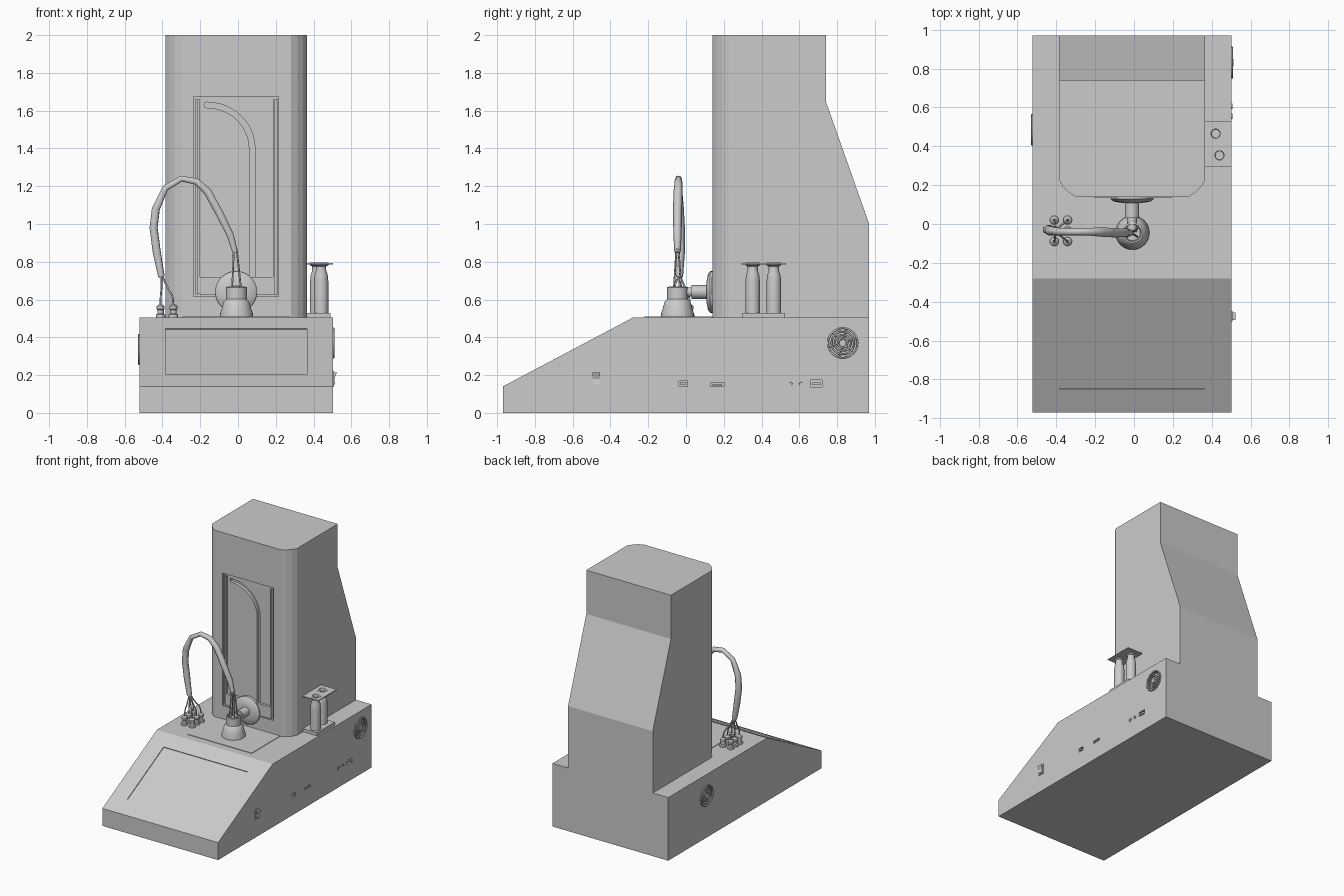
import bpy, bmesh
from math import sin, cos, pi, radians, atan2
from mathutils import Vector, Matrix

if "Cube" in bpy.data.objects:
    bpy.data.objects.remove(bpy.data.objects["Cube"])


def finish(name, bm, smooth=False):
    bmesh.ops.recalc_face_normals(bm, faces=bm.faces)
    me = bpy.data.meshes.new(name)
    bm.to_mesh(me)
    bm.free()
    ob = bpy.data.objects.new(name, me)
    bpy.context.collection.objects.link(ob)
    if smooth:
        activate(ob)
        bpy.ops.object.shade_smooth_by_angle(angle=radians(35))
    return ob


def activate(ob):
    bpy.ops.object.select_all(action='DESELECT')
    ob.select_set(True)
    bpy.context.view_layer.objects.active = ob


def prism(name, pts, axis, a, b, bevel_at=None):
    """Extrude a 2D outline along x (pts = y,z) or y (pts = x,z)."""
    bm = bmesh.new()
    place = (lambda p, t: (t, p[0], p[1])) if axis == 'x' else (lambda p, t: (p[0], t, p[1]))
    lo = [bm.verts.new(place(p, a)) for p in pts]
    hi = [bm.verts.new(place(p, b)) for p in pts]
    bm.faces.new(lo)
    bm.faces.new(hi)
    for i in range(len(pts)):
        j = (i + 1) % len(pts)
        bm.faces.new((lo[i], lo[j], hi[j], hi[i]))
    if bevel_at is not None:
        edges = [e for e in bm.edges if all(abs(v.co.y - bevel_at) < 1e-5 for v in e.verts)
                 and abs(e.verts[0].co.z - e.verts[1].co.z) > 0.1]
        bmesh.ops.recalc_face_normals(bm, faces=bm.faces)
        bmesh.ops.bevel(bm, geom=edges, offset=0.085, segments=3, profile=0.35, affect='EDGES')
    return finish(name, bm)


def box(name, x0, x1, y0, y1, z0, z1):
    return prism(name, [(y0, z0), (y1, z0), (y1, z1), (y0, z1)], 'x', x0, x1)


def lathe(name, prof, loc, axis='z', n=24):
    """Revolve (radius, height) points; axis gives the direction of height."""
    bm = bmesh.new()
    rings = [[bm.verts.new((r * cos(2 * pi * i / n), r * sin(2 * pi * i / n), h))
              for i in range(n)] for r, h in prof]
    for p, q in zip(rings, rings[1:]):
        for i in range(n):
            j = (i + 1) % n
            bm.faces.new((p[i], p[j], q[j], q[i]))
    bm.faces.new(rings[0])
    bm.faces.new(rings[-1])
    rot = {'z': Matrix(), 'x': Matrix.Rotation(pi / 2, 4, 'Y'),
           'y': Matrix.Rotation(-pi / 2, 4, 'X')}[axis]
    bmesh.ops.transform(bm, matrix=Matrix.Translation(loc) @ rot, verts=bm.verts)
    return finish(name, bm, True)


def tube(name, pts, radius, radii=None, sides=2, kind='POLY', closed=False):
    cu = bpy.data.curves.new(name, 'CURVE')
    cu.dimensions = '3D'
    cu.bevel_depth, cu.bevel_resolution, cu.use_fill_caps = radius, sides, True
    sp = cu.splines.new(kind)
    sp.points.add(len(pts) - 1)
    for i, p in enumerate(pts):
        sp.points[i].co = (*p, 1)
        sp.points[i].radius = radii[i] if radii else 1
    sp.use_cyclic_u = closed
    if kind == 'NURBS':
        sp.use_endpoint_u, sp.order_u, sp.resolution_u = True, 3, 4
    ob = bpy.data.objects.new(name, cu)
    bpy.context.collection.objects.link(ob)
    activate(ob)
    bpy.ops.object.convert(target='MESH')
    return bpy.context.object


def cut(ob, cutter):
    m = ob.modifiers.new('cut', 'BOOLEAN')
    m.operation, m.solver, m.object = 'DIFFERENCE', 'EXACT', cutter
    activate(ob)
    bpy.ops.object.modifier_apply(modifier='cut')
    bpy.data.objects.remove(cutter)


XL, XR, TOP = -0.522, 0.503, 0.505

# wedge-fronted base with a shallow panel on the slope
base = prism('base', [(-0.97, 0), (0.97, 0), (0.97, TOP), (-0.28, TOP), (-0.97, 0.14)], 'x', XL, XR)
slope = Vector((0, 0.69, 0.365)).normalized()
nrm = Vector((0, -slope.z, slope.y))
a, b = Vector((0, -0.85, 0.2035)), Vector((0, -0.39, 0.4468))
cut(base, prism('panel_cutter', [(v.y, v.z) for v in (a - nrm * .006, b - nrm * .006, b + nrm * .05, a + nrm * .05)],
                'x', -0.385, 0.365))

# side ports
for y, z, w, h in ((-0.015, 0.155, 0.045, 0.03), (0.165, 0.15, 0.07, 0.02), (0.69, 0.155, 0.06, 0.036)):
    cut(base, box('port_cutter', XR - 0.015, XR + 0.05, y - w / 2, y + w / 2, z - h / 2, z + h / 2))
    box('port_tongue', XR - 0.02, XR - 0.002, y - w * .35, y + w * .35, z - h * .2, z + h * .2)
for y in (0.555, 0.607):
    lathe('round_jack', [(0.014, -0.01), (0.014, 0.004), (0.008, 0.004), (0.007, -0.003)], (XR, y, 0.155), 'x', 16)

# rocker switch
box('switch_frame', XR - 0.01, XR + 0.005, -0.503, -0.447, 0.142, 0.222)
prism('switch_rocker', [(XR - 0.005, 0.15), (XR + 0.012, 0.15), (XR + 0.007, 0.18), (XR + 0.02, 0.213),
                        (XR - 0.005, 0.213)], 'y', -0.494, -0.456)


# round fan grilles on both sides
def grille(x, y, z, side):
    cut(base, lathe('fan_cutter', [(0.076, -0.025), (0.076, 0.025)], (x, y, z), 'x', 32))
    xo = x + side * 0.002
    for r in (0.078, 0.06, 0.042, 0.025):
        tube('fan_ring', [(xo, y + r * cos(t * pi / 16), z + r * sin(t * pi / 16)) for t in range(32)],
             0.005, sides=1, closed=True)
    for k in range(6):
        c, s = cos(k * pi / 3 + .3), sin(k * pi / 3 + .3)
        tube('fan_spoke', [(xo, y + .01 * c, z + .01 * s), (xo, y + .077 * c, z + .077 * s)], 0.004, sides=1)
    lathe('fan_hub', [(0.018, -0.006), (0.018, 0.006)], (xo, y, z), 'x', 16)


grille(XR, 0.83, 0.37, 1)
grille(XL, 0.485, 0.335, -1)

# tower with softened front corners, recessed window and curved guide slot
tower = prism('tower', [(0.14, 0.5), (0.97, 0.5), (0.97, 1.0), (0.74, 1.65), (0.74, 2.0), (0.14, 2.0)],
              'x', -0.385, 0.365, bevel_at=0.14)
cut(tower, box('window_cutter', -0.235, 0.215, 0.05, 0.155, 0.615, 1.675))
for x in (-0.226, 0.196):
    cut(tower, box('rail_cutter', x, x + 0.012, 0.1, 0.175, 0.63, 1.66))
arc = [i * pi / 24 for i in range(13)]
cx, cz = -0.165, 1.4
outer = [(cx + 0.255 * sin(t), cz + 0.245 * cos(t)) for t in arc]
inner = [(cx + 0.225 * sin(t), cz + 0.215 * cos(t)) for t in reversed(arc)]
tip = [(cx - 0.011, 1.62), (cx - 0.015, 1.63), (cx - 0.011, 1.64)]
cut(tower, prism('slot_cutter', outer + [(0.09, 0.70), (0.06, 0.70)] + inner + tip, 'y', 0.1, 0.18))
for x in (-0.214, 0.184):
    box('window_rail', x, x + 0.012, 0.14, 0.157, 0.63, 1.66)

# moving carriage, round flange and arm
box('carriage_plate', -0.202, 0.196, 0.135, 0.157, 0.625, 0.72)
lathe('flange', [(0.11, 0.15), (0.11, 0.128), (0.095, 0.116), (0.05, 0.108)], (-0.01, 0, 0.64), 'y', 32)
lathe('arm', [(0.025, -0.04), (0.025, 0.03), (0.036, 0.03), (0.036, 0.125)], (-0.01, 0, 0.64), 'y', 24)

# tray and nozzle
box('tray', -0.295, 0.275, -0.22, 0.145, 0.5, 0.509)
lathe('nozzle', [(0.088, 0.5), (0.086, 0.53), (0.076, 0.56), (0.068, 0.59), (0.055, 0.603), (0.055, 0.665),
                 (0.045, 0.668), (0.04, 0.64)], (-0.008, -0.045, 0), n=32)

# cable loop
path = [(-0.015, -0.045, 0.85), (-0.04, -0.045, 0.94), (-0.10, -0.045, 1.06), (-0.16, -0.042, 1.17),
        (-0.22, -0.04, 1.225), (-0.30, -0.04, 1.24), (-0.385, -0.04, 1.19), (-0.435, -0.035, 1.08),
        (-0.447, -0.03, 0.98), (-0.43, -0.03, 0.85), (-0.405, -0.035, 0.72)]
tube('cable_loop', path, 0.024, [.7, .9, 1, 1, .85, .75, .8, 1, 1, 1, .8], sides=1)

# thin wires, plugs
for dx, dy in ((-.025, -.02), (.025, -.02), (-.025, .02), (.025, .02)):
    tube('nozzle_wire', [(-0.015 + dx * .3, -0.045 + dy * .3, 0.87), (-0.01 + dx * .6, -0.045 + dy * .6, 0.76),
                         (-0.008 + dx, -0.045 + dy, 0.64)], 0.005, sides=1, kind='NURBS')
for x in (-0.41, -0.342):
    for y in (0.02, -0.035, -0.09):
        lathe('plug', [(0.025, 0.503), (0.025, 0.52), (0.017, 0.525), (0.017, 0.545), (0.021, 0.55),
                       (0.021, 0.565), (0.008, 0.575)], (x, y, 0), n=16)
        tube('plug_wire', [(-0.405, -0.035, 0.74), (-0.4 + (x + .4) * .4, -0.035 + (y + .035) * .5, 0.66),
                           (x, y, 0.62), (x, y, 0.565)], 0.005, sides=1, kind='NURBS')

# bottle holder and bottles
holder = box('holder_plate', 0.362, 0.503, 0.295, 0.53, 0.786, 0.793)
box('holder_foot', 0.362, 0.49, 0.30, 0.525, 0.5, 0.53)
for x, y in ((0.42, 0.465), (0.44, 0.353)):
    cut(holder, lathe('hole_cutter', [(0.036, 0.7), (0.036, 0.9)], (x, y, 0), n=24))
    lathe('bottle', [(0.038, 0.503), (0.038, 0.70), (0.035, 0.73), (0.027, 0.755), (0.027, 0.775),
                     (0.039, 0.782), (0.039, 0.795), (0.024, 0.795), (0.022, 0.765)], (x, y, 0), n=24)
